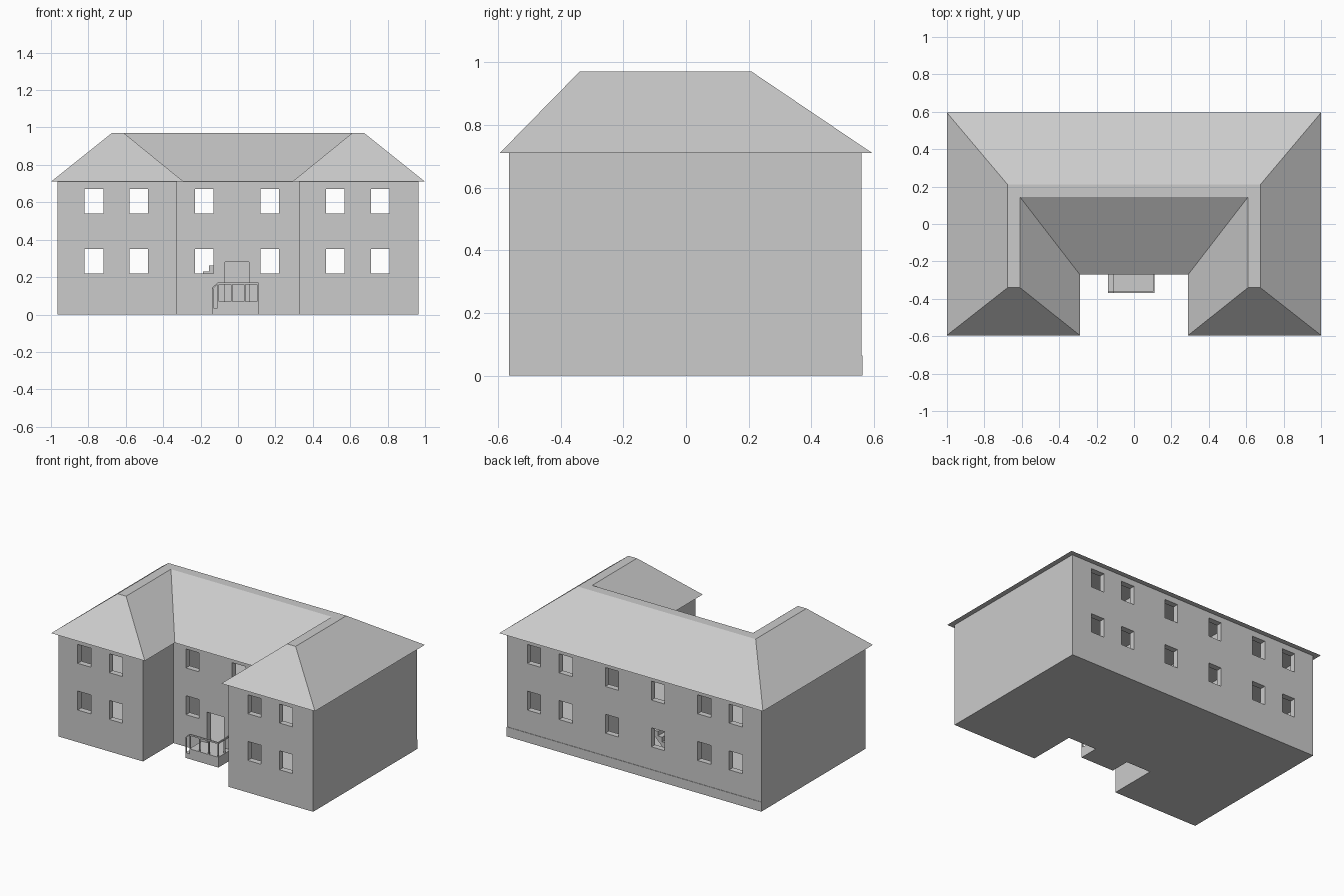
import bpy, bmesh
from mathutils import Vector

if "Cube" in bpy.data.objects:
    bpy.data.objects.remove(bpy.data.objects["Cube"])


def finish(name, bm):
    bmesh.ops.recalc_face_normals(bm, faces=bm.faces)
    me = bpy.data.meshes.new(name)
    bm.to_mesh(me)
    bm.free()
    ob = bpy.data.objects.new(name, me)
    bpy.context.collection.objects.link(ob)
    return ob


def loft(name, low, high, z0, z1):
    """Closed solid between two matching outlines."""
    bm = bmesh.new()
    a = [bm.verts.new((x, y, z0)) for x, y in low]
    b = [bm.verts.new((x, y, z1)) for x, y in high]
    n = len(a)
    bm.faces.new(a[::-1])
    bm.faces.new(b)
    for i in range(n):
        j = (i + 1) % n
        bm.faces.new((a[i], a[j], b[j], b[i]))
    return finish(name, bm)


def boxes(name, items):
    """One mesh of boxes given as (x0, x1, y0, y1, z0, z1)."""
    bm = bmesh.new()
    for x0, x1, y0, y1, z0, z1 in items:
        vs = bmesh.ops.create_cube(bm, size=1)['verts']
        for v in vs:
            v.co = Vector(((x0 + x1) / 2 + v.co.x * (x1 - x0),
                           (y0 + y1) / 2 + v.co.y * (y1 - y0),
                           (z0 + z1) / 2 + v.co.z * (z1 - z0)))
    return finish(name, bm)


def prism_xz(name, profile, y0, y1):
    """Profile in x, z extruded along y."""
    bm = bmesh.new()
    f = bm.faces.new([bm.verts.new((x, y0, z)) for x, z in profile])
    ext = bmesh.ops.extrude_face_region(bm, geom=[f])['geom']
    for v in ext:
        if isinstance(v, bmesh.types.BMVert):
            v.co.y = y1
    return finish(name, bm)


def cut(target, cutter):
    m = target.modifiers.new("cut", 'BOOLEAN')
    m.operation = 'DIFFERENCE'
    m.solver = 'EXACT'
    m.object = cutter
    bpy.context.view_layer.objects.active = target
    bpy.ops.object.modifier_apply(modifier=m.name)
    bpy.data.objects.remove(cutter)


def u_shape(xo, xi, yf, yc, yb):
    """U plan: outer x, courtyard x, front y, courtyard y, back y."""
    return [(-xo, yf), (-xi, yf), (-xi, yc), (xi, yc),
            (xi, yf), (xo, yf), (xo, yb), (-xo, yb)]


# Walls: solid U plan, hollowed into rooms on two floors
plan = u_shape(0.965, 0.325, -0.565, -0.235, 0.56)
walls = loft("walls", plan, plan, 0, 0.71)
rooms = []
for z0, z1 in ((0.07, 0.37), (0.39, 0.70)):
    rooms += [(-0.925, -0.365, -0.525, 0.52, z0, z1),
              (-0.325, 0.325, -0.195, 0.52, z0, z1),
              (0.365, 0.925, -0.525, 0.52, z0, z1)]
cut(walls, boxes("room_cutter", rooms))

# Window openings front and back, doorway, stairwell
openings = [(x - 0.05, x + 0.05, -0.7, 0.7, z, z + 0.13)
            for x in (-0.77, -0.53, -0.18, 0.17, 0.52, 0.76)
            for z in (0.22, 0.54)]
openings += [(-0.07, 0.06, -0.3, -0.15, 0.07, 0.28),
             (-0.17, 0.005, 0.33, 0.5, 0.36, 0.40)]
cut(walls, boxes("opening_cutter", openings))

# Hipped roof with a narrow flat top
loft("roof", u_shape(1, 0.29, -0.595, -0.27, 0.595),
     u_shape(0.675, 0.61, -0.34, 0.145, 0.21), 0.71, 0.97)

# Plinth along the back
boxes("back_plinth", [(-0.965, 0.965, 0.55, 0.563, 0, 0.065)])

# Entrance platform and step
boxes("porch", [(-0.11, 0.11, -0.37, -0.235, 0, 0.07),
                (-0.14, -0.11, -0.37, -0.235, 0, 0.035)])

# Porch railing: posts, top rails, sloped end
t = 0.008
posts = [(x, x + t, -0.37, -0.37 + t, 0.07, 0.16)
         for x in (-0.11, -0.037, 0.033, 0.102)]
posts += [(0.102, 0.11, -0.30, -0.30 + t, 0.07, 0.16),
          (-0.14, -0.132, -0.37, -0.37 + t, 0.035, 0.137)]
boxes("railing_posts", posts)
boxes("railing_top", [(-0.11, 0.11, -0.37, -0.37 + t, 0.16, 0.17),
                      (0.102, 0.11, -0.37 + t, -0.235, 0.16, 0.17)])
prism_xz("railing_slope", [(-0.14, 0.132), (-0.11, 0.16),
                           (-0.11, 0.17), (-0.14, 0.142)], -0.37, -0.37 + t)

# Indoor stair along the back wall
n, x0, s = 10, -0.315, 0.032
profile = [(x0, 0.07)]
for i in range(n):
    profile += [(x0 + i * s, 0.07 + (i + 1) * s),
                (x0 + (i + 1) * s, 0.07 + (i + 1) * s)]
profile = profile + [(x0 + n * s, 0.07 + (n - 1) * s), (x0 + s, 0.07)]
prism_xz("indoor_stair", profile, 0.35, 0.48)
